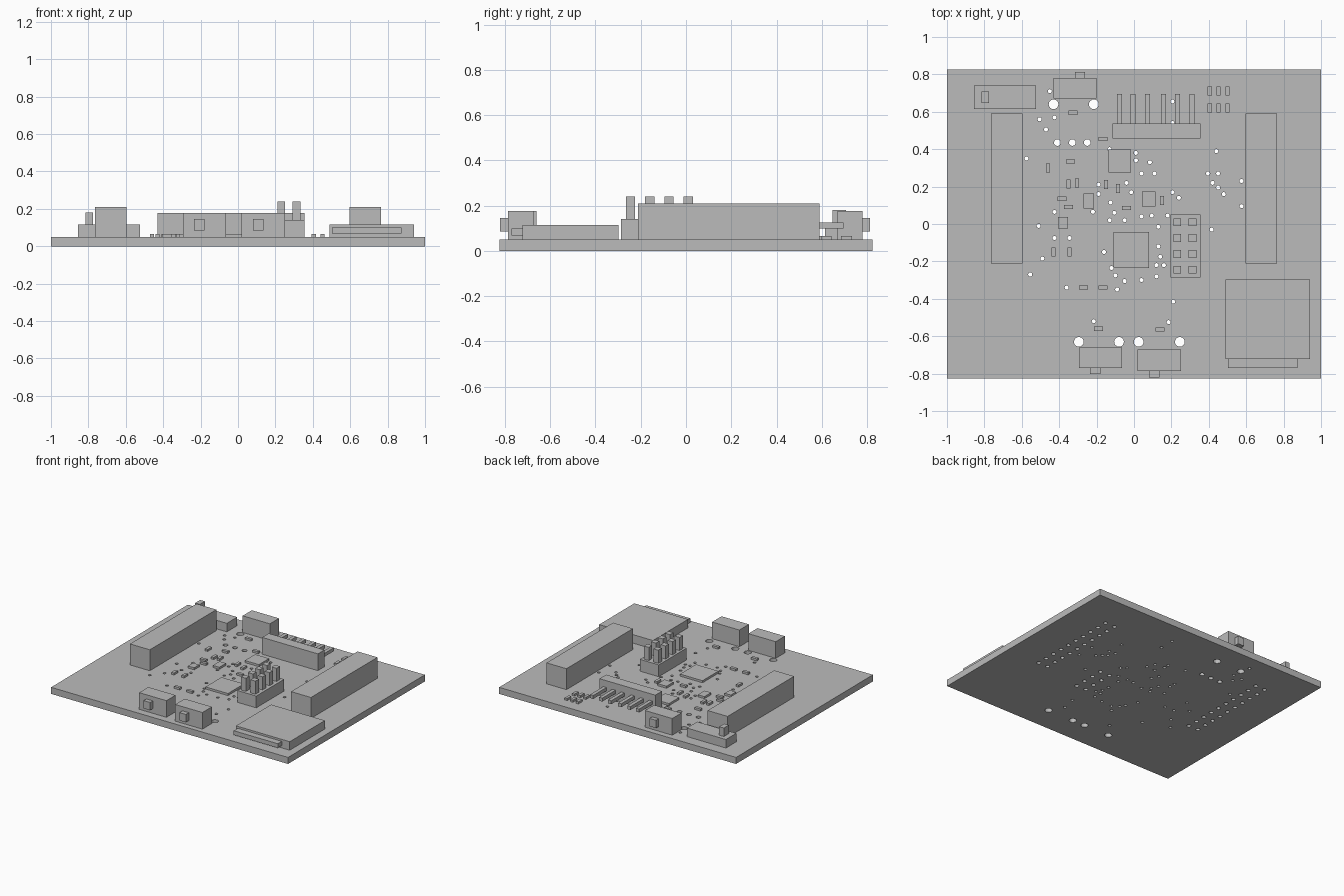
import bpy
import bmesh
from math import cos, sin, tau
from mathutils import Matrix, Vector

default_cube = bpy.data.objects.get("Cube")
if default_cube:
    bpy.data.objects.remove(default_cube, do_unlink=True)

# One plain grey for everything
GREY = (.5, .5, .5, 1)
grey = bpy.data.materials.new("plain grey")
grey.use_nodes = True
grey.diffuse_color = GREY
grey.node_tree.nodes["Principled BSDF"].inputs["Base Color"].default_value = GREY

BOARD_TOP = .05
HALF_WIDTH, HALF_DEPTH = 1, .825


def add_object(name, mesh):
    mesh.materials.clear()
    mesh.materials.append(grey)
    obj = bpy.data.objects.new(name, mesh)
    bpy.context.collection.objects.link(obj)
    return obj


def add_box(bm, x_range, y_range, z_range):
    ranges = (x_range, y_range, z_range)
    centre = Vector([sum(r) / 2 for r in ranges])
    size = Vector([r[1] - r[0] for r in ranges])
    matrix = Matrix.Translation(centre) @ Matrix.Diagonal(size).to_4x4()
    bmesh.ops.create_cube(bm, size=1, matrix=matrix)


def boxes(name, *extents):
    """Make one object from several boxes, each given as x, y and z ranges."""
    bm = bmesh.new()
    for extent in extents:
        add_box(bm, *extent)
    mesh = bpy.data.meshes.new(name)
    bm.to_mesh(mesh)
    bm.free()
    return add_object(name, mesh)


def around(middle, width):
    return (middle - width / 2, middle + width / 2)


def raised(top):
    return (BOARD_TOP, top)


# Drilled hole positions
button_holes = [(-.43, .64), (-.215, .64), (-.295, -.63), (-.08, -.63), (.025, -.63), (.245, -.63)]
switch_holes = [(x, .435) for x in (-.41, -.33, -.25)]
back_vias = [
    (-.45, .71), (-.425, .57), (-.505, .56), (-.47, .505), (-.575, .35), (.205, .655),
    (.205, .54), (-.13, .4), (.01, .38), (.01, .34), (.085, .33), (.04, .27), (.11, .27),
    (.575, .23), (.44, .39), (.395, .27), (.45, .27), (.42, .22), (.45, .195), (.48, .16),
]
middle_vias = [
    (-.04, .22), (-.015, .17), (-.19, .21), (-.19, .16), (-.125, .115), (-.105, .06),
    (-.13, .02), (-.05, .02), (.04, .04), (.095, .045), (.18, .045), (.205, .17),
    (.24, .14), (-.22, .065), (-.425, .065), (.575, .095),
]
front_vias = [
    (-.51, -.01), (-.425, -.075), (-.345, -.075), (-.49, -.185), (-.555, -.27),
    (-.36, -.34), (-.16, -.15), (-.12, -.235), (-.1, -.275), (-.05, -.305), (-.09, -.35),
    (.04, -.3), (.12, -.28), (.12, -.22), (.16, -.22), (.14, -.175), (.13, -.12),
    (.13, -.015), (.21, -.415), (.185, -.525), (-.215, -.52), (.415, -.03),
]
pin_spots = [(x, .01 - row * .085) for x in (.232, .313) for row in range(4)]
socket_holes = [(side * x, .19 + (row - 4.5) * .08)
                for side in (-1, 1) for x in (.64, .72) for row in range(10)]

# Circuit board: a filled outline with round holes, given thickness
outline = bpy.data.curves.new("board_outline", "CURVE")
outline.dimensions = "2D"
outline.fill_mode = "BOTH"
outline.extrude = BOARD_TOP / 2


def add_loop(points):
    spline = outline.splines.new("POLY")
    spline.points.add(len(points) - 1)
    for point, (x, y) in zip(spline.points, points):
        point.co = (x, y, 0, 1)
    spline.use_cyclic_u = True
    spline.use_smooth = False


def add_holes(spots, radius, sides=12):
    for x, y in spots:
        add_loop([(x + radius * cos(tau * i / sides), y + radius * sin(tau * i / sides))
                  for i in range(sides)])


add_loop([(-HALF_WIDTH, -HALF_DEPTH), (HALF_WIDTH, -HALF_DEPTH),
          (HALF_WIDTH, HALF_DEPTH), (-HALF_WIDTH, HALF_DEPTH)])
add_holes(button_holes, .026, 16)
add_holes(switch_holes, .018)
add_holes(back_vias + middle_vias + front_vias, .011)
add_holes(pin_spots + socket_holes, .015)

helper = bpy.data.objects.new("board_outline", outline)
bpy.context.collection.objects.link(helper)
depsgraph = bpy.context.evaluated_depsgraph_get()
board_mesh = bpy.data.meshes.new_from_object(helper.evaluated_get(depsgraph))
bpy.data.objects.remove(helper, do_unlink=True)
board_mesh.transform(Matrix.Translation((0, 0, BOARD_TOP / 2)))
add_object("circuit_board", board_mesh)

# Long socket strips on both sides
for side, name in ((-1, "right_socket_strip"), (1, "left_socket_strip")):
    boxes(name, (around(side * .68, .168), (-.212, .59), raised(.21)))

# Upright pin header
boxes("pin_header_base", ((.195, .355), (-.287, .05), raised(.14)))
boxes("pin_header_pins", *[(around(x, .041), around(y, .041), (.14, .24)) for x, y in pin_spots])

# Angled connector with flat fingers
boxes("angled_connector_body", ((-.116, .355), (.456, .536), raised(.178)))
boxes("angled_connector_fingers", *[(around(x, .027), (.536, .695), (.1, .126))
                                    for x in (-.078, -.005, .073, .158, .233, .31)])

# Push buttons: body and small plunger facing outwards
for name, x, inner, outer, tip in (("back_button", -.315, .67, .78, .812),
                                   ("front_right_button", -.18, -.66, -.77, -.803),
                                   ("front_left_button", .135, -.672, -.786, -.822)):
    boxes(name + "_body", (around(x, .23), sorted((inner, outer)), raised(.177)))
    plunger_x = x + (.027 if outer > 0 else -.027)
    boxes(name + "_plunger", (around(plunger_x, .054), sorted((outer, tip)), (.085, .145)))

# Slide switch
boxes("slide_switch_body", ((-.855, -.525), (.615, .74), raised(.115)))
boxes("slide_switch_lever", ((-.815, -.776), (.648, .708), (.115, .18)))

# Memory card slot with a card sticking out
boxes("card_slot", ((.488, .942), (-.722, -.298), raised(.115)))
boxes("memory_card", ((.503, .875), (-.77, -.722), (.068, .1)))

# Flat chips
CHIP_TOP = .066
for name, x_range, y_range in (("main_chip", (-.11, .08), (-.235, -.042)),
                               ("second_chip", (-.135, -.016), (.275, .398)),
                               ("left_chip", (.042, .116), (.093, .175)),
                               ("right_chip", (-.27, -.215), (.082, .164)),
                               ("corner_chip", (-.405, -.353), (-.024, .038))):
    boxes(name, (x_range, y_range, raised(CHIP_TOP)))

# Tiny parts, some lying along the depth and some across
SHORT, LONG = .022, .048
lengthwise = [(-.46, .3), (-.35, .215), (-.305, .22), (-.15, .21), (-.085, .19),
              (.15, .125), (-.43, -.15), (-.345, -.15)]
lengthwise += [(x, y) for x in (.405, .452, .5) for y in (.71, .62)]
crosswise = [(-.325, .595), (-.165, .455), (-.34, .335), (-.385, .135), (-.35, .09),
             (-.04, .085), (-.27, -.34), (-.165, -.34), (-.19, -.56), (.14, -.565)]
boxes("lengthwise_tiny_parts", *[(around(x, SHORT), around(y, LONG), raised(CHIP_TOP))
                                 for x, y in lengthwise])
boxes("crosswise_tiny_parts", *[(around(x, LONG), around(y, SHORT), raised(CHIP_TOP))
                                for x, y in crosswise])
